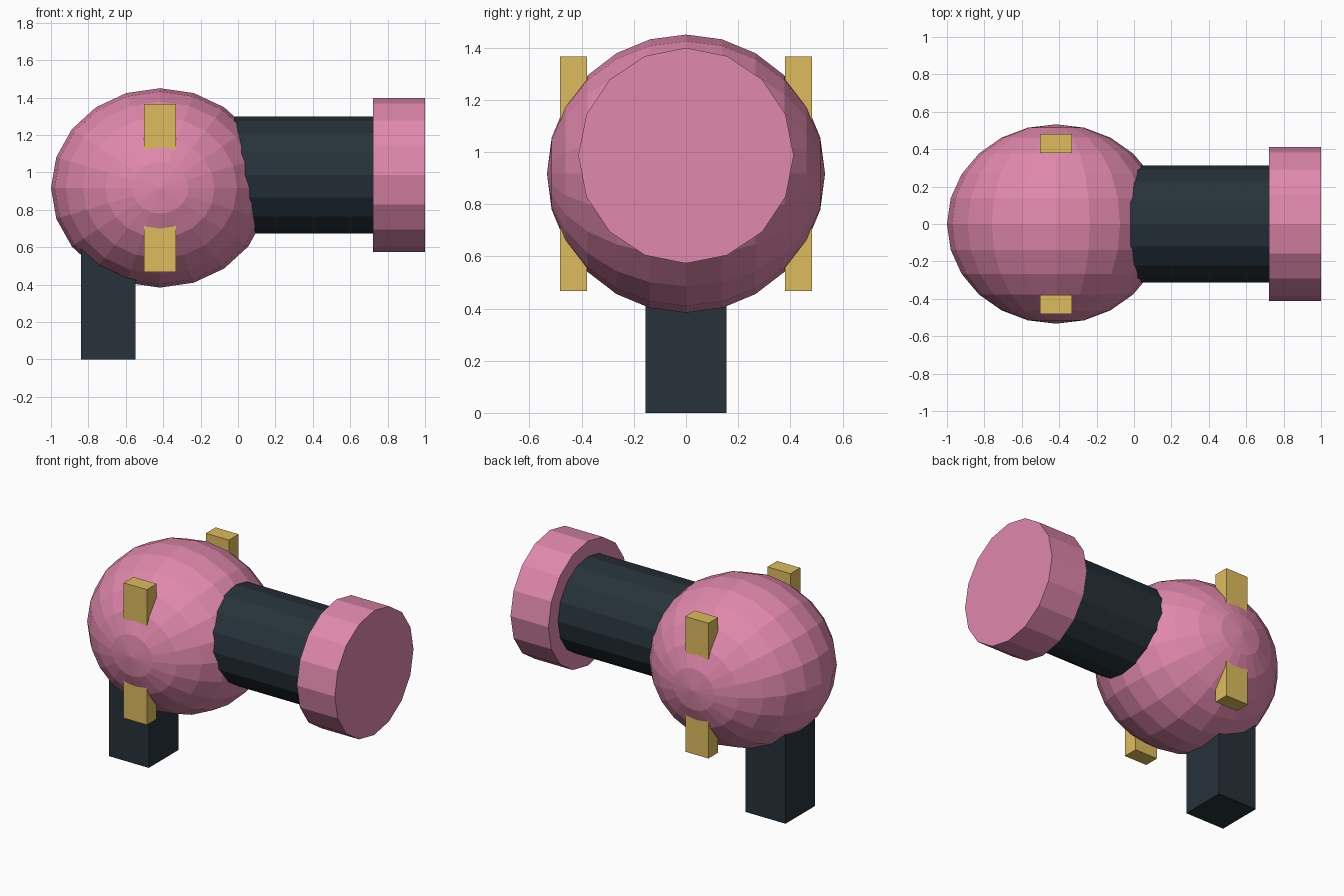
import bpy, bmesh, math
from mathutils import Matrix, Vector

if "Cube" in bpy.data.objects:
    bpy.data.objects.remove(bpy.data.objects["Cube"])


def material(name, rgb):
    m = bpy.data.materials.new(name)
    lin = [((c / 255 + 0.055) / 1.055) ** 2.4 for c in rgb]
    m.diffuse_color = (*lin, 1)
    m.use_nodes = True
    m.node_tree.nodes["Principled BSDF"].inputs["Base Color"].default_value = m.diffuse_color
    return m


PINK = material("pink", (224, 136, 172))
DARK = material("dark slate", (38, 50, 58))
GOLD = material("gold", (222, 188, 94))


def finish(name, bm, mat):
    bmesh.ops.recalc_face_normals(bm, faces=bm.faces)
    mesh = bpy.data.meshes.new(name)
    bm.to_mesh(mesh)
    bm.free()
    mesh.materials.append(mat)
    obj = bpy.data.objects.new(name, mesh)
    bpy.context.collection.objects.link(obj)


def box(name, lo, hi, mat):
    lo, hi = Vector(lo), Vector(hi)
    bm = bmesh.new()
    bmesh.ops.create_cube(bm, size=1, matrix=Matrix.Translation((lo + hi) / 2)
                          @ Matrix.Diagonal((*(hi - lo), 1)))
    finish(name, bm, mat)


def x_cylinder(name, x0, x1, z, radius, mat):
    bm = bmesh.new()
    bmesh.ops.create_cone(bm, cap_ends=True, segments=16, radius1=radius, radius2=radius,
                          depth=x1 - x0, matrix=Matrix.Translation(((x0 + x1) / 2, 0, z))
                          @ Matrix.Rotation(math.pi / 2, 4, 'Y'))
    finish(name, bm, mat)


# round body, poles facing front and back, slightly stretched along x
bm = bmesh.new()
bmesh.ops.create_uvsphere(bm, u_segments=20, v_segments=12, radius=1,
                          matrix=Matrix.Translation((-0.417, 0, 0.917))
                          @ Matrix.Diagonal((0.583, 0.533, 0.533, 1))
                          @ Matrix.Rotation(math.pi / 2, 4, 'X'))
finish("body", bm, PINK)

# barrel and its end cap
x_cylinder("barrel", -0.25, 0.73, 0.986, 0.312, DARK)
x_cylinder("barrel_cap", 0.722, 1.0, 0.986, 0.413, PINK)

# handle below the body
box("handle", (-0.84, -0.155, 0), (-0.547, 0.155, 0.7), DARK)

# upright bars through both sides of the body
for side, y in (("front", -0.431), ("back", 0.431)):
    box(side + "_bar", (-0.502, y - 0.051, 0.468), (-0.332, y + 0.051, 1.366), GOLD)
